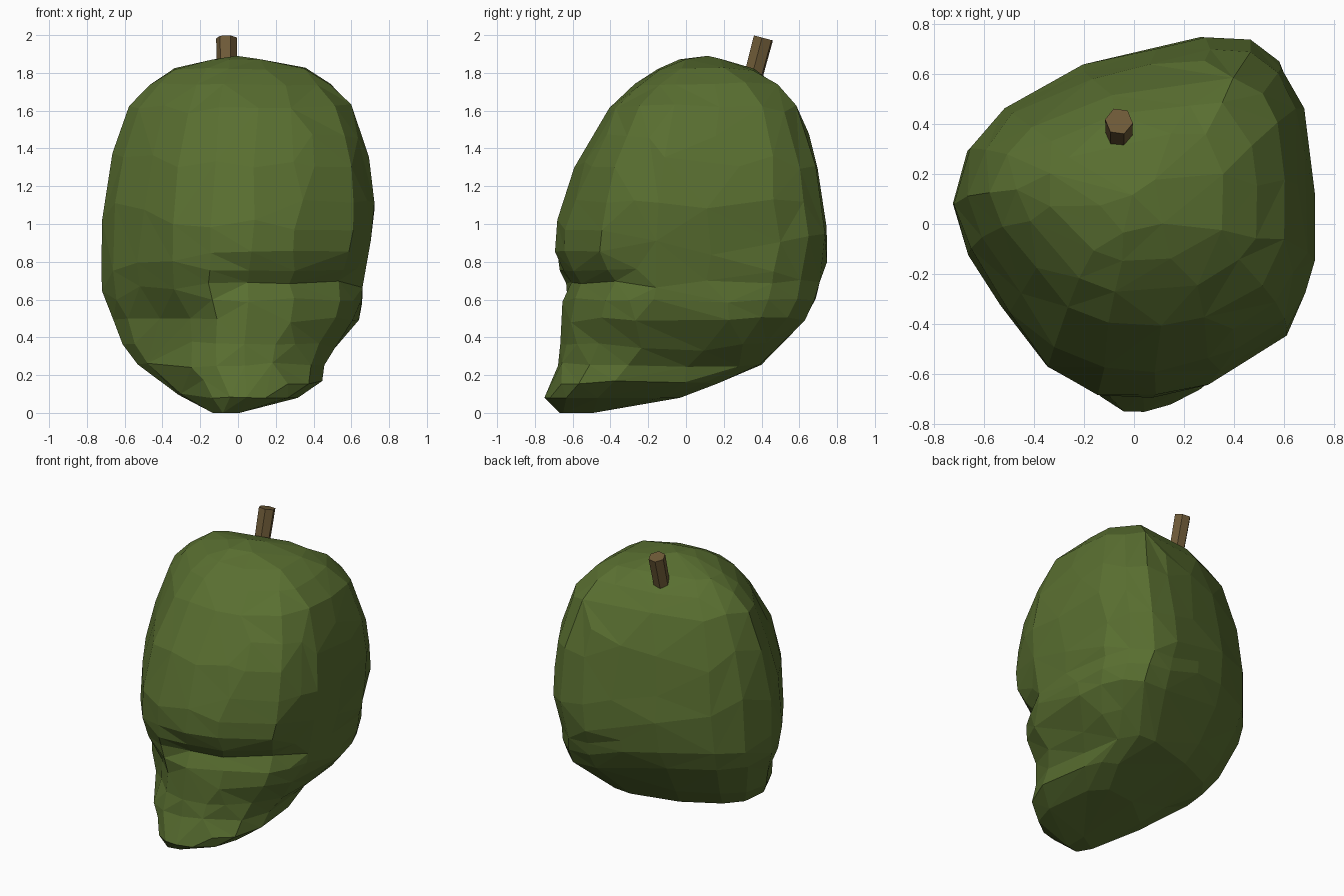
import bpy, bmesh, math, random
from mathutils import Vector, Matrix

if "Cube" in bpy.data.objects:
    bpy.data.objects.remove(bpy.data.objects["Cube"])

random.seed(7)

def material(name, col):
    m = bpy.data.materials.new(name)
    m.diffuse_color = (*col, 1)
    m.use_nodes = True
    m.node_tree.nodes["Principled BSDF"].inputs["Base Color"].default_value = m.diffuse_color
    return m

def to_object(bm, name, mat):
    bmesh.ops.recalc_face_normals(bm, faces=bm.faces)
    me = bpy.data.meshes.new(name)
    bm.to_mesh(me)
    bm.free()
    me.materials.append(mat)
    ob = bpy.data.objects.new(name, me)
    bpy.context.collection.objects.link(ob)
    return ob

# Lopsided plan outline of the fruit, seen from above
plan = [(-.14, -.70), (.08, -.71), (.30, -.66), (.42, -.60), (.61, -.47), (.68, -.31),
        (.72, -.17), (.715, .1), (.70, .3), (.67, .48), (.59, .64), (.47, .74), (.30, .75),
        (.05, .70), (-.20, .63), (-.52, .46), (-.66, .30), (-.72, .08), (-.66, -.12),
        (-.50, -.37), (-.34, -.59)]
plan = [(x / .72, (y - .02) / .73) for x, y in plan]

# Levels: height, left, right, front, back
levels = [(.0, -.13, .02, -.67, -.50), (.08, -.29, .31, -.75, -.04),
          (.16, -.40, .44, -.72, .17), (.25, -.53, .47, -.69, .39),
          (.37, -.61, .54, -.67, .50), (.50, -.67, .62, -.67, .60),
          (.60, -.71, .65, -.66, .66), (.69, -.72, .66, -.66, .705),
          (.76, -.72, .68, -.69, .73), (.85, -.72, .69, -.69, .75),
          (.98, -.72, .71, -.69, .745), (1.12, -.71, .72, -.65, .725),
          (1.3, -.68, .70, -.59, .70), (1.47, -.63, .66, -.50, .645),
          (1.62, -.57, .61, -.40, .58), (1.74, -.47, .50, -.27, .48),
          (1.82, -.36, .37, -.15, .36), (1.87, -.14, .14, -.04, .20)]

def bump(v, centre, width):
    return math.exp(-((v - centre) / width) ** 2)

def step(v, a, b):
    t = max(0, min(1, (v - a) / (b - a)))
    return t * t * (3 - 2 * t)

def sculpt(x, y, z):
    # Groove under the brow, rising round the right side
    zg = .70 + .08 * step(y, -.45, -.1)
    g = bump(z, zg, .08) * step(x, -.22, -.0) * (1 - step(y, -.45, -.05))
    # Hollows either side of the muzzle
    left = bump(z, .48, .2) * bump(x, -.36, .2) * (1 - step(y, -.4, -.1))
    right = bump(z, .40, .12) * bump(x, .45, .12) * (1 - step(y, -.35, .0))
    # Fuller lower back corners, slimmer left cheek, undercut right side
    d = (x + y) * .707
    full = .04 * bump(z, .48, .15) * step(d, .3, .7)
    slim = .035 * bump(z, .45, .18) * step(-d, .3, .65)
    heel = .05 * bump(z, .27, .12) * step((y - x) * .707, .2, .6)
    under = .04 * bump(z, .24, .09) * step(x, .2, .45) * step(y, -.35, .0)
    return (x - .03 * g * step(x, .2, .5) + .04 * left - .02 * right + full + slim - heel - under,
            y + .06 * g + .05 * left + .02 * right + full + slim + heel * .5, z)

# Fruit body: lofted levels, faceted by slight jitter and decimation
bm = bmesh.new()
rings = []
for i, (z, l, r, f, b) in enumerate(levels):
    ring = []
    for px, py in plan:
        p = Vector(sculpt((l + r) / 2 + px * (r - l) / 2, (f + b) / 2 + py * (b - f) / 2, z))
        if 1 < i < len(levels) - 1:
            p += Vector([random.uniform(-.008, .008) for _ in range(3)])
        ring.append(bm.verts.new(p))
    rings.append(ring)
n = len(plan)
for a, c in zip(rings, rings[1:]):
    for j in range(n):
        k = (j + 1) % n
        bm.faces.new((a[j], a[k], c[k], c[j]))
bm.faces.new(rings[0][::-1])
top = bm.verts.new((0, .10, 1.89))
for j in range(n):
    bm.faces.new((rings[-1][j], rings[-1][(j + 1) % n], top))
bmesh.ops.triangulate(bm, faces=bm.faces)
fruit = to_object(bm, "fruit_body", material("green_skin", (.1, .158, .03)))
dec = fruit.modifiers.new("facets", 'DECIMATE')
dec.ratio = .55

# Stem: tilted six-sided stub
bm = bmesh.new()
a, b = Vector((-.06, .345, 1.74)), Vector((-.06, .41, 1.985))
d = b - a
rot = Matrix.Rotation(-math.atan2(d.y, d.z), 4, 'X') @ Matrix.Rotation(math.radians(22), 4, 'Z')
bmesh.ops.create_cone(bm, cap_ends=True, segments=6, radius1=.053, radius2=.056, depth=d.length,
                      matrix=Matrix.Translation((a + b) / 2) @ rot)
to_object(bm, "stem", material("brown_stem", (.16, .105, .04)))
